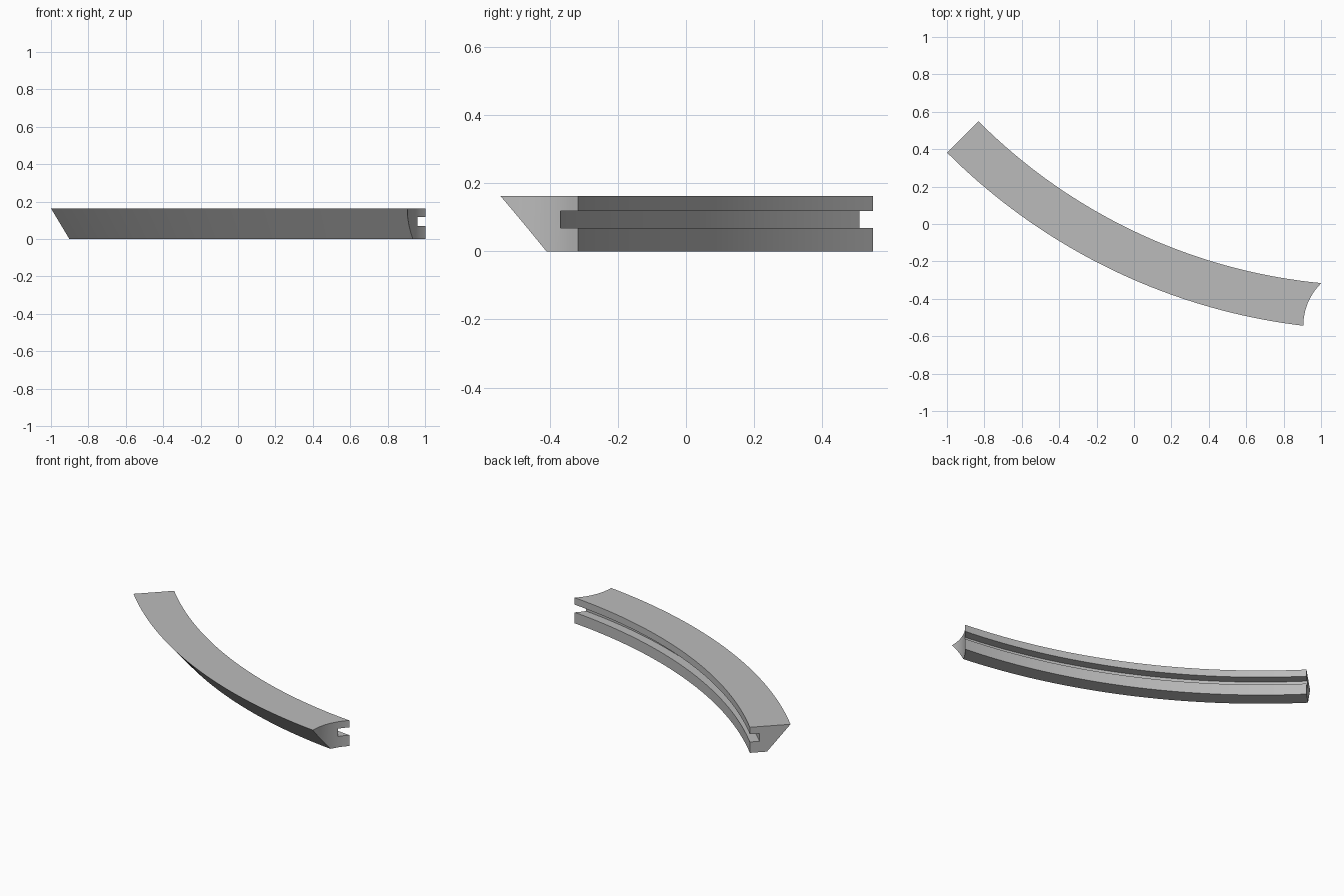
import bpy
import bmesh
import math

cube = bpy.data.objects.get("Cube")
if cube:
    bpy.data.objects.remove(cube, do_unlink=True)

CENTRE = (1.29, 2.67)      # centre of the bend in plan
INNER = 3.0                # radius of the grooved inner face
HEIGHT = 0.162
STEPS = 40

grey = bpy.data.materials.new("plain grey")
grey.use_nodes = True
colour = (0.5, 0.5, 0.5, 1)
grey.diffuse_color = colour
grey.node_tree.nodes["Principled BSDF"].inputs["Base Color"].default_value = colour

# Cross-section: (distance out from inner face, height)
profile = [(0, 0), (0.1, 0), (0.237, HEIGHT), (0, HEIGHT),
           (0, 0.118), (0.056, 0.118), (0.056, 0.069), (0, 0.069)]

# Curved rail: sweep the section round the bend
bm = bmesh.new()
rings = []
start, end = math.radians(45), math.radians(4.6)
for i in range(STEPS + 1):
    a = start + (end - start) * i / STEPS
    rings.append([bm.verts.new((CENTRE[0] - (INNER + d) * math.sin(a),
                                CENTRE[1] - (INNER + d) * math.cos(a), z))
                  for d, z in profile])
n = len(profile)
for r, s in zip(rings, rings[1:]):
    for k in range(n):
        bm.faces.new((r[k], r[(k + 1) % n], s[(k + 1) % n], s[k]))
bm.faces.new(rings[0])
bm.faces.new(rings[-1])
bmesh.ops.recalc_face_normals(bm, faces=bm.faces)
mesh = bpy.data.meshes.new("curved_rail")
bm.to_mesh(mesh)
bm.free()
rail = bpy.data.objects.new("curved_rail", mesh)
bpy.context.collection.objects.link(rail)
mesh.materials.append(grey)

# Round cutter that scoops the right-hand end
bpy.ops.mesh.primitive_cylinder_add(vertices=96, radius=0.32, depth=1,
                                    location=(1.225, -0.545, 0.08))
cutter = bpy.context.object
cutter.name = "end_cutter"
cutter.data.materials.append(grey)

bpy.ops.object.select_all(action='DESELECT')
rail.select_set(True)
bpy.context.view_layer.objects.active = rail
scoop = rail.modifiers.new("scooped end", 'BOOLEAN')
scoop.operation = 'DIFFERENCE'
scoop.solver = 'EXACT'
scoop.object = cutter
bpy.ops.object.modifier_apply(modifier=scoop.name)
bpy.data.objects.remove(cutter, do_unlink=True)
bpy.ops.object.shade_smooth_by_angle(angle=math.radians(30))
